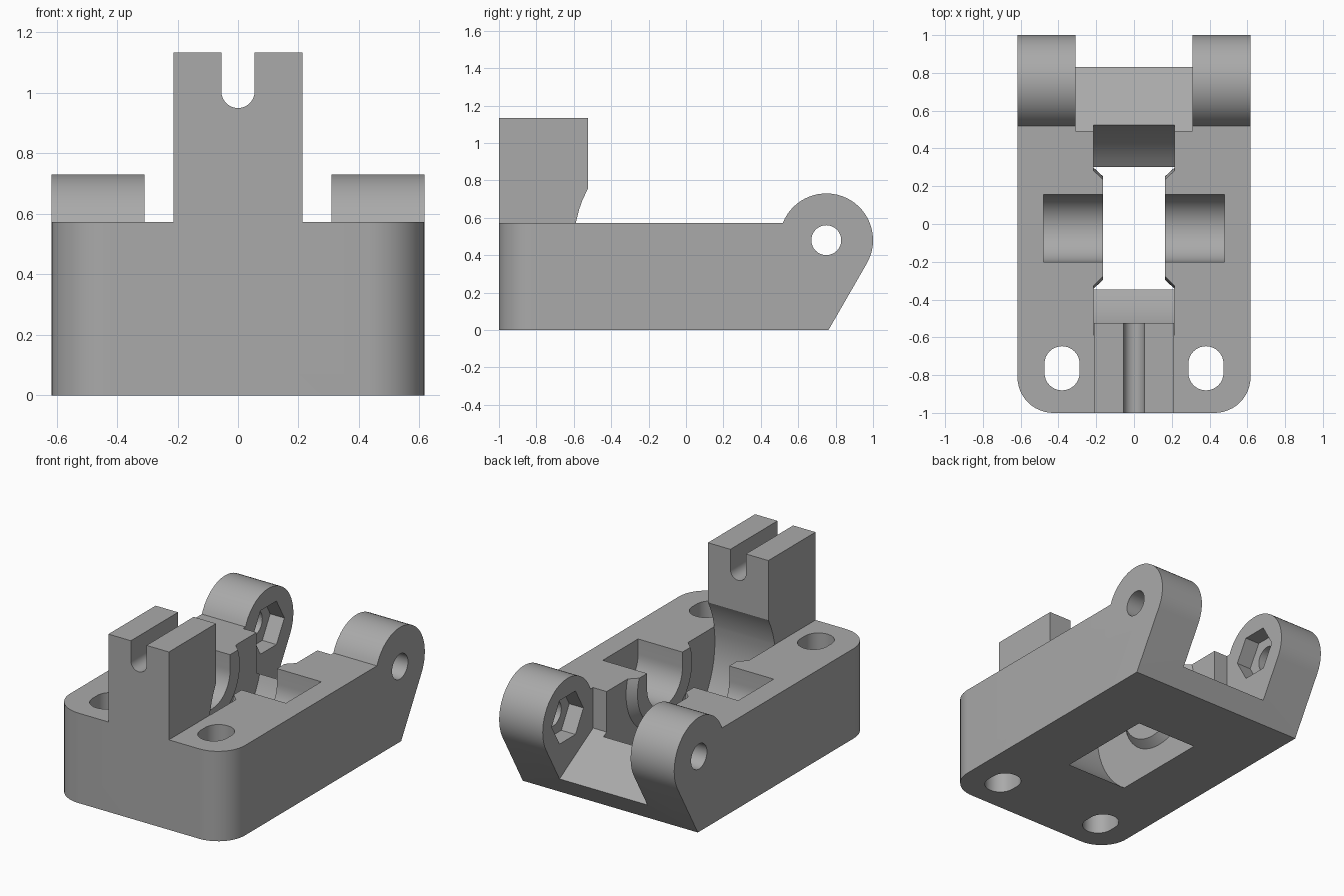
import bpy, bmesh
from math import sin, cos, pi, radians
from mathutils import Vector

cube = bpy.data.objects.get("Cube")
if cube:
    bpy.data.objects.remove(cube, do_unlink=True)

grey = bpy.data.materials.new("plain grey")
grey.use_nodes = True
colour = (0.4, 0.4, 0.4, 1)
grey.diffuse_color = colour
grey.node_tree.nodes["Principled BSDF"].inputs["Base Color"].default_value = colour

W = 0.617                  # half width of the body
TOP = 0.573                # top of the body
SLOT = 0.213               # half width of the tower and wheel pocket
AXLE = (-0.022, 0.475)     # wheel axle in y, z
HINGE = (0.75, 0.48)       # hinge axis in y, z


def finish(name, bm):
    bmesh.ops.recalc_face_normals(bm, faces=bm.faces[:])
    mesh = bpy.data.meshes.new(name)
    bm.to_mesh(mesh)
    bm.free()
    mesh.materials.append(grey)
    ob = bpy.data.objects.new(name, mesh)
    bpy.context.collection.objects.link(ob)
    return ob


def place(axis, a, b, t):
    return {"x": (t, a, b), "y": (a, t, b), "z": (a, b, t)}[axis]


def prism(name, axis, points, lo, hi):
    """Extrude a flat outline along an axis."""
    bm = bmesh.new()
    face = bm.faces.new([bm.verts.new(place(axis, a, b, lo)) for a, b in points])
    out = bmesh.ops.extrude_face_region(bm, geom=[face])
    move = Vector(place(axis, 0, 0, hi - lo))
    bmesh.ops.translate(bm, vec=move, verts=[v for v in out["geom"] if isinstance(v, bmesh.types.BMVert)])
    return finish(name, bm)


def arc(centre, r, start, end, n):
    angles = [radians(start + (end - start) * i / n) for i in range(n + 1)]
    return [(centre[0] + r * cos(t), centre[1] + r * sin(t)) for t in angles]


def circle(centre, r, n):
    return arc(centre, r, 0, 360, n)[:-1]


def rect(a0, a1, b0, b1):
    return [(a0, b0), (a1, b0), (a1, b1), (a0, b1)]


def lathe_x(name, profile, centre, n):
    """Revolve an (x, radius) profile about an axle along x and cap its ends."""
    bm = bmesh.new()
    rings = [[bm.verts.new((x, a, b)) for a, b in circle(centre, r, n)] for x, r in profile]
    for r0, r1 in zip(rings, rings[1:]):
        for i in range(n):
            j = (i + 1) % n
            bm.faces.new((r0[i], r0[j], r1[j], r1[i]))
    bm.faces.new(rings[0])
    bm.faces.new(rings[-1])
    return finish(name, bm)


def combine(target, other, operation):
    mod = target.modifiers.new(operation.lower(), "BOOLEAN")
    mod.object, mod.operation, mod.solver = other, operation, "EXACT"
    bpy.context.view_layer.objects.active = target
    bpy.ops.object.modifier_apply(modifier=mod.name)
    bpy.data.objects.remove(other, do_unlink=True)


# Body with round hinge end and sloped back
outline = [(-1, TOP), (-1, 0), (0.762, 0)] + arc(HINGE, 0.25, -30, 158.2, 32)
body = prism("hinged_base", "x", outline, -W, W)
bm = bmesh.new()
bm.from_mesh(body.data)
corners = [e for e in bm.edges if all(v.co.y < -0.99 for v in e.verts)
           and abs(e.verts[0].co.z - e.verts[1].co.z) > 0.1]
bmesh.ops.bevel(bm, geom=corners, offset=0.19, segments=12, profile=0.5, affect="EDGES")
bm.to_mesh(body.data)
bm.free()

# Tower with a U slot, joined to the base
tower = prism("tower", "x", rect(-1, -0.525, 0.2, 1.133), -SLOT, SLOT)
combine(body, tower, "UNION")
slot = [(0.055, 1.3), (-0.055, 1.3)] + arc((0, 1.005), 0.055, 180, 360, 16)
combine(body, prism("tower_slot", "y", slot, -1.2, -0.3), "DIFFERENCE")

# Gap between the hinge lugs with a sloped floor
gap = [(0.493, 1), (0.493, 0.315), (0.83, 0.12), (1.1, -0.036), (1.1, 1)]
combine(body, prism("hinge_gap", "x", gap, -0.31, 0.31), "DIFFERENCE")

# Round wheel pocket that leaves chamfered bosses at the axle
half = [(0.165, 0.275), (SLOT + 0.001, 0.32), (SLOT + 0.001, 0.575)]
profile = [(-x, r) for x, r in half] + half[::-1]
combine(body, lathe_x("wheel_pocket", profile, AXLE, 64), "DIFFERENCE")

# Axle trough, open at the top
r = 0.178
trough = [(AXLE[0] + r, 0.7), (AXLE[0] - r, 0.7)] + arc(AXLE, r, 180, 360, 24)
combine(body, prism("axle_trough", "x", trough, -0.478, 0.478), "DIFFERENCE")

# Hinge pin hole, hexagonal nut recesses and bolt slots
combine(body, prism("pin_hole", "x", circle(HINGE, 0.08, 32), -1, 1), "DIFFERENCE")
for side in (-1, 1):
    lo, hi = sorted((side * 0.25, side * 0.41))
    combine(body, prism("nut_recess", "x", circle(HINGE, 0.16, 6), lo, hi), "DIFFERENCE")
    x = side * 0.381
    bolt = arc((x, -0.74), 0.093, 0, 180, 16) + arc((x, -0.788), 0.093, 180, 360, 16)
    combine(body, prism("bolt_slot", "z", bolt, -0.2, 0.8), "DIFFERENCE")

bpy.ops.object.select_all(action="DESELECT")
body.select_set(True)
bpy.context.view_layer.objects.active = body
bpy.ops.object.shade_smooth_by_angle(angle=radians(25))
